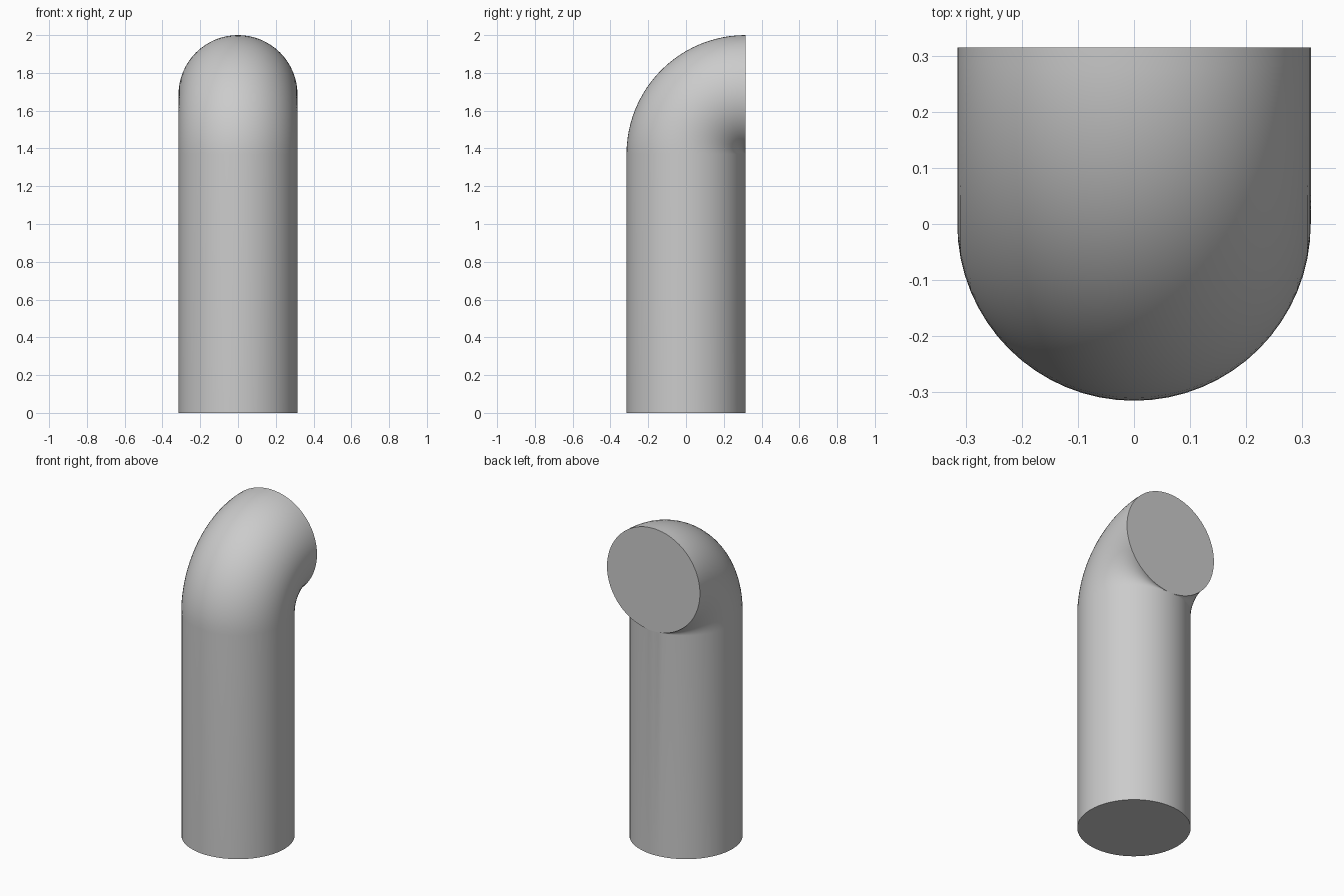
import bpy, bmesh, math
from mathutils import Matrix, Vector

cube = bpy.data.objects.get("Cube")
if cube:
    bpy.data.objects.remove(cube, do_unlink=True)

RADIUS = 0.315          # pipe radius, also the bend's centreline radius
BEND_Z = 2 - 2 * RADIUS  # height where the bend begins
SIDES = 64
BEND_STEPS = 24

grey = bpy.data.materials.new("light grey")
grey.use_nodes = True
colour = (0.6, 0.6, 0.6, 1)
grey.diffuse_color = colour
grey.node_tree.nodes["Principled BSDF"].inputs["Base Color"].default_value = colour

bm = bmesh.new()


def add_ring(matrix):
    """Circle of vertices placed by a matrix."""
    return bmesh.ops.create_circle(bm, segments=SIDES, radius=RADIUS, matrix=matrix)["verts"]


# Straight shaft, then a tight quarter bend towards the back
rings = [add_ring(Matrix.Identity(4))]
pivot = Matrix.Translation(Vector((0, RADIUS, BEND_Z)))
offset = Matrix.Translation(Vector((0, -RADIUS, 0)))
for i in range(BEND_STEPS + 1):
    turn = Matrix.Rotation(-math.pi / 2 * i / BEND_STEPS, 4, "X")
    rings.append(add_ring(pivot @ turn @ offset))

# Skin between neighbouring rings
for low, high in zip(rings, rings[1:]):
    for i in range(SIDES):
        j = (i + 1) % SIDES
        bm.faces.new((low[i], low[j], high[j], high[i]))

# Flat end caps
bm.faces.new(rings[0][::-1])
bm.faces.new(rings[-1])

# The inside of the bend closes to a point
bmesh.ops.remove_doubles(bm, verts=bm.verts, dist=0.0001)
bmesh.ops.recalc_face_normals(bm, faces=bm.faces)

mesh = bpy.data.meshes.new("bent_pipe")
bm.to_mesh(mesh)
bm.free()
mesh.materials.append(grey)
pipe = bpy.data.objects.new("bent_pipe", mesh)
bpy.context.collection.objects.link(pipe)

bpy.ops.object.select_all(action="DESELECT")
pipe.select_set(True)
bpy.context.view_layer.objects.active = pipe
bpy.ops.object.shade_smooth_by_angle(angle=math.radians(40))
